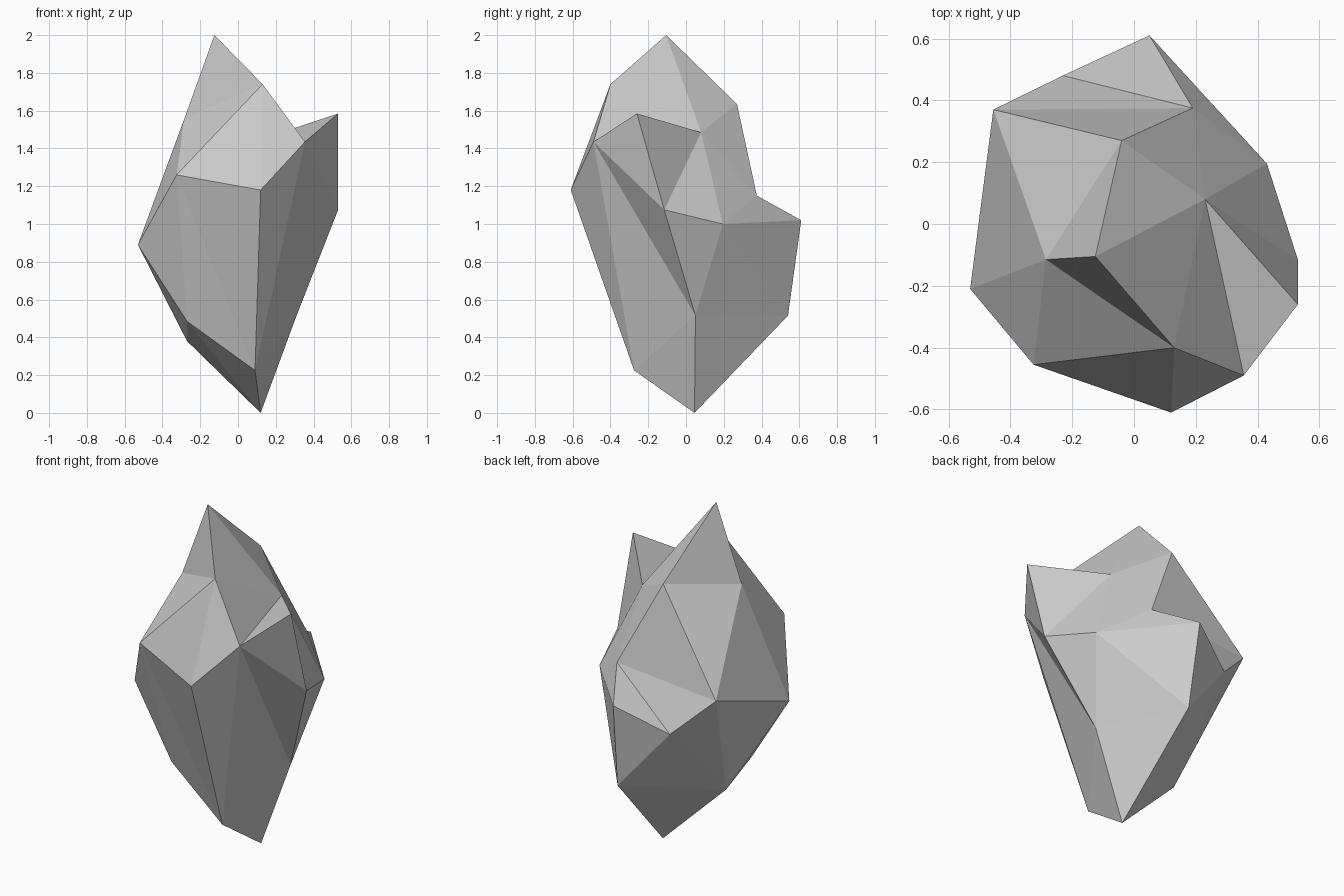
import bpy
import bmesh

# Remove the default cube if present
default_cube = bpy.data.objects.get("Cube")
if default_cube:
    bpy.data.objects.remove(default_cube, do_unlink=True)


def flat_material(name, colour):
    """Plain single-colour material for viewport and render."""
    material = bpy.data.materials.new(name)
    material.use_nodes = True
    material.diffuse_color = colour
    shader = material.node_tree.nodes["Principled BSDF"]
    shader.inputs["Base Color"].default_value = colour
    shader.inputs["Roughness"].default_value = 0.9
    return material


# Corner points of the boulder, from the top band down to the tip
corners = {
    # crown
    "peak": (-.125, -.105, 2), "brow": (.13, -.4, 1.74),
    "nape": (-.04, .27, 1.635), "horn": (.53, -.26, 1.585),
    # shoulders
    "hollow": (.23, .08, 1.485), "temple": (-.285, -.115, 1.555),
    "cheek": (.355, -.49, 1.435), "jaw": (-.325, -.455, 1.26),
    # waist
    "chest": (.12, -.61, 1.18), "ledge": (.19, .375, 1.15),
    "hip": (-.455, .37, 1.09), "elbow": (.53, -.115, 1.075),
    "spur": (.05, .61, 1.02), "flank": (.43, .195, 1),
    "wing": (-.53, -.21, .89), "notch": (-.23, .48, .875),
    # foot
    "heel": (.07, .54, .515), "side": (.31, .05, .515),
    "shin": (-.27, -.235, .485), "calf": (-.27, .01, .38),
    "toe": (.09, -.275, .225), "tip": (.12, .045, 0),
}

# Facets fan out from a hub corner along a chain of neighbouring corners
fans = [
    ("temple", "peak nape hip wing jaw brow peak"),
    ("cheek", "brow hollow horn elbow side toe chest brow"),
    ("tip", "heel side toe shin calf heel"),
    ("flank", "hollow elbow side heel spur ledge hollow"),
    ("notch", "spur ledge hip calf heel spur"),
    ("wing", "hip calf shin jaw"),
    ("jaw", "shin toe chest brow"),
    ("hollow", "brow peak nape ledge"),
    ("hollow", "elbow horn"),
    ("nape", "ledge hip"),
]

# Build the closed faceted boulder
bm = bmesh.new()
points = {name: bm.verts.new(place) for name, place in corners.items()}
for hub, chain in fans:
    names = chain.split()
    for first, second in zip(names, names[1:]):
        bm.faces.new((points[hub], points[first], points[second]))
bmesh.ops.recalc_face_normals(bm, faces=bm.faces)
for face in bm.faces:
    face.smooth = False

mesh = bpy.data.meshes.new("boulder")
bm.to_mesh(mesh)
bm.free()
mesh.materials.append(flat_material("stone grey", (.6, .6, .6, 1)))
boulder = bpy.data.objects.new("boulder", mesh)
bpy.context.collection.objects.link(boulder)
